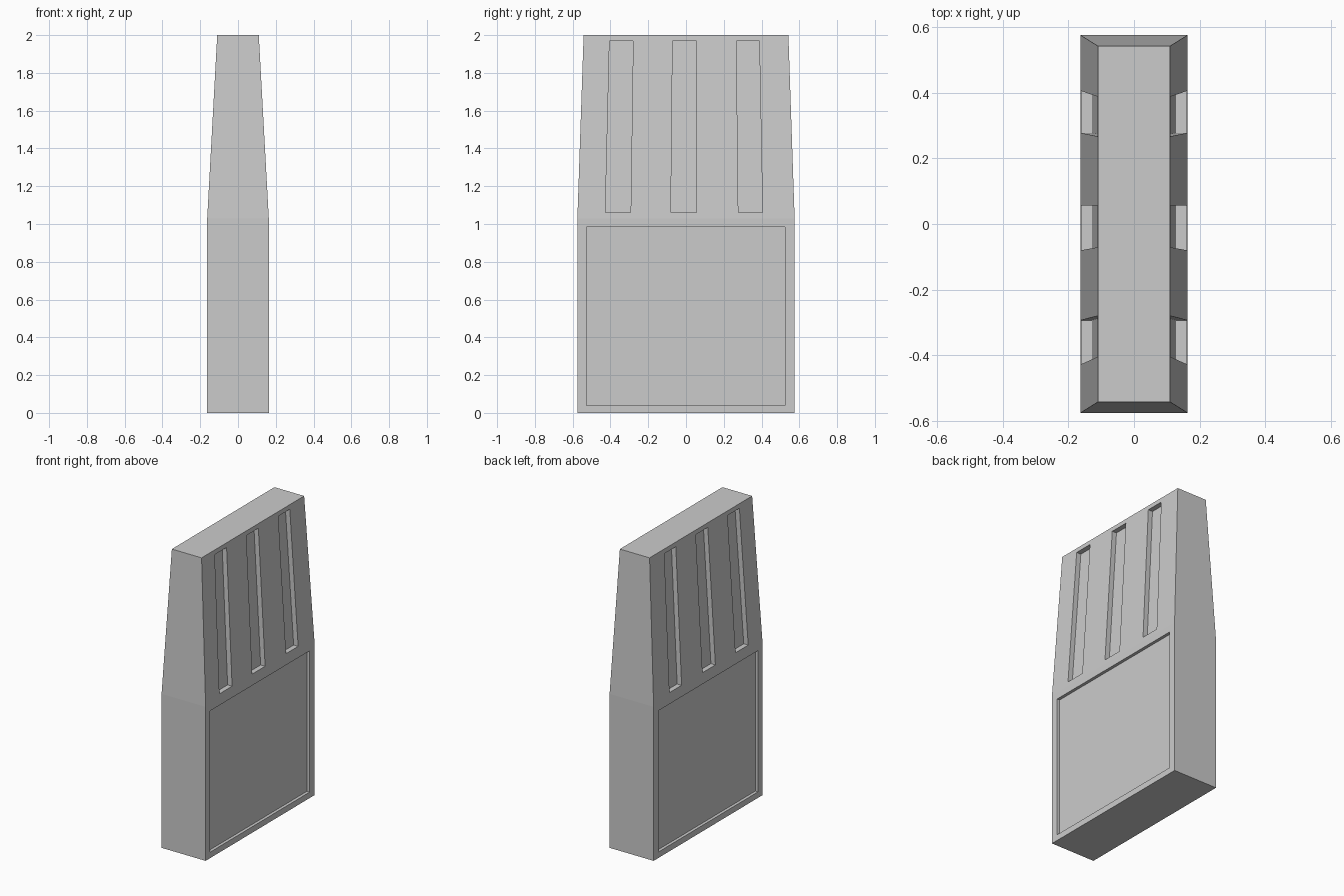
import bpy, bmesh

if "Cube" in bpy.data.objects:
    bpy.data.objects.remove(bpy.data.objects["Cube"])

HALF_X, HALF_Y, BREAK_Z, TOP_Z = 0.163, 0.575, 1.03, 2.0
TOP_X, TOP_Y = 0.11, 0.542


def surface_x(z):
    """Half thickness of the body at height z."""
    t = max(0.0, (z - BREAK_Z) / (TOP_Z - BREAK_Z))
    return HALF_X + (TOP_X - HALF_X) * t


def loft(bm, rings):
    """Join four-sided rings into a closed solid."""
    loops = [[bm.verts.new(p) for p in ring] for ring in rings]
    for a, b in zip(loops, loops[1:]):
        for i in range(4):
            j = (i + 1) % 4
            bm.faces.new((a[i], a[j], b[j], b[i]))
    bm.faces.new(loops[0][::-1])
    bm.faces.new(loops[-1])


def make_object(name, bm):
    bmesh.ops.recalc_face_normals(bm, faces=bm.faces)
    mesh = bpy.data.meshes.new(name)
    bm.to_mesh(mesh)
    bm.free()
    obj = bpy.data.objects.new(name, mesh)
    bpy.context.collection.objects.link(obj)
    return obj


def recess(bm, outline, depth):
    """Cutter sunk into both broad faces; outline is a list of (y, z)."""
    for side in (-1, 1):
        loft(bm, [[(side * (surface_x(z) + d), y, z) for y, z in outline]
                  for d in (-depth, 0.05)])


# Body: straight lower block with a tapered upper half
bm = bmesh.new()
loft(bm, [[(-x, -y, z), (x, -y, z), (x, y, z), (-x, y, z)]
          for x, y, z in ((HALF_X, HALF_Y, 0), (HALF_X, HALF_Y, BREAK_Z),
                          (TOP_X, TOP_Y, TOP_Z))])
body = make_object("body", bm)

# Cutters: large lower panel and three upper slots on each side
bm = bmesh.new()
recess(bm, [(-0.528, 0.04), (0.525, 0.04), (0.525, 0.985), (-0.528, 0.985)], 0.02)
for b0, b1, t0, t1 in ((-0.427, -0.293, -0.405, -0.28),
                       (-0.08, 0.056, -0.071, 0.056),
                       (0.277, 0.405, 0.267, 0.388)):
    recess(bm, [(b0, 1.06), (b1, 1.06), (t1, 1.97), (t0, 1.97)], 0.033)
cutter = make_object("recess_cutter", bm)
cutter.hide_render = True

# Carve the recesses and remove the helper
mod = body.modifiers.new("recesses", 'BOOLEAN')
mod.operation = 'DIFFERENCE'
mod.solver = 'EXACT'
mod.object = cutter
bpy.context.view_layer.objects.active = body
bpy.ops.object.modifier_apply(modifier=mod.name)
bpy.data.objects.remove(cutter)
